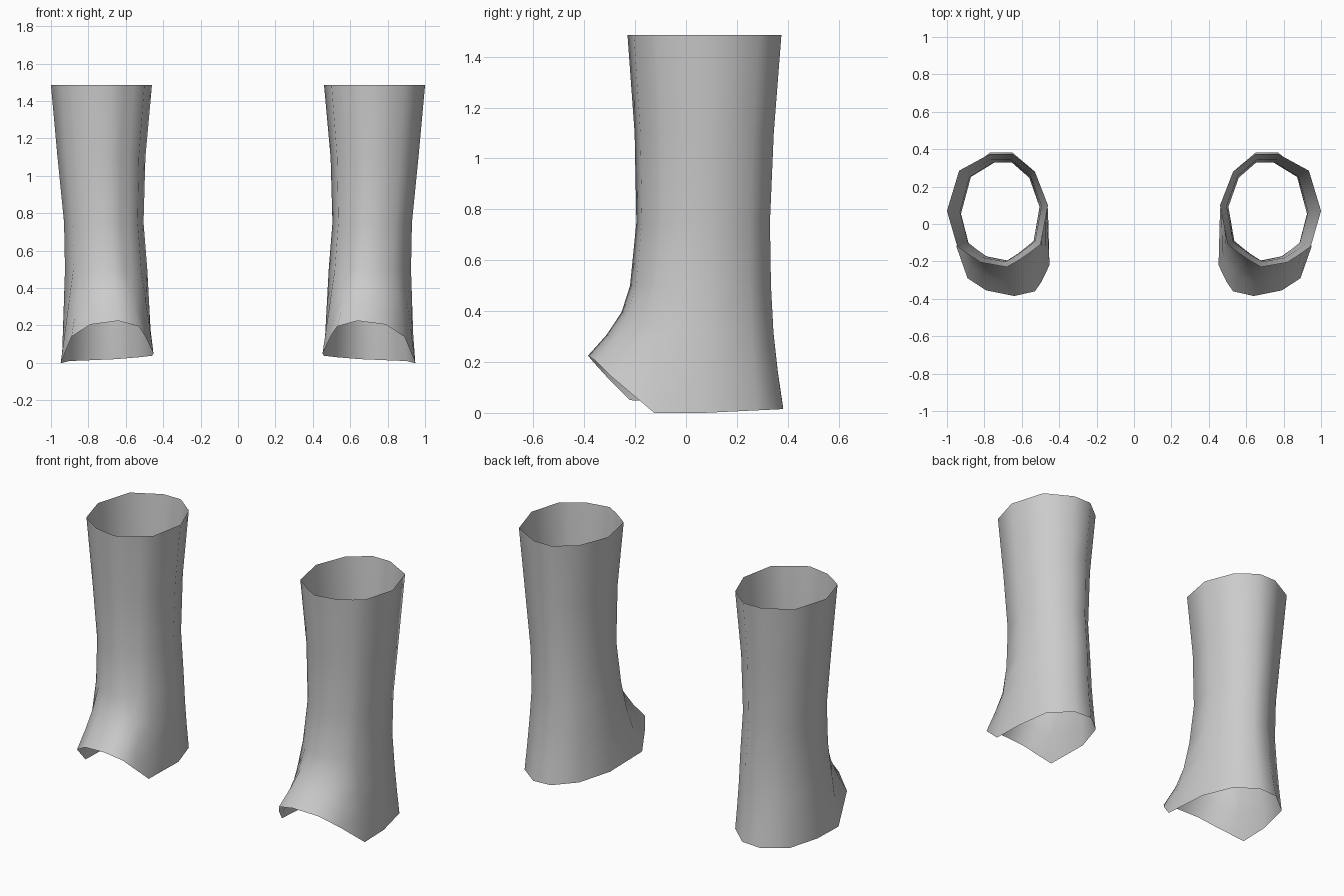
import bpy
import math

if "Cube" in bpy.data.objects:
    bpy.data.objects.remove(bpy.data.objects["Cube"])

# Cuff outline (x, y), counter-clockwise from the outer side
CUFF = [(1.0, .07), (.935, .285), (.77, .375), (.65, .375), (.53, .28), (.46, .1),
        (.50, -.11), (.56, -.155), (.61, -.19), (.68, -.23), (.82, -.205),
        (.89, -.16), (.945, -.12)]
# Lower hem (x, y, z), arched over the foot at the front
HEM = [(.942, .07, 0), (.90, .28, .01), (.77, .382, .015), (.65, .382, .02),
       (.53, .28, .03), (.46, .08, .038), (.452, -.22, .05), (.495, -.31, .14),
       (.53, -.36, .195), (.64, -.385, .225), (.79, -.355, .205),
       (.89, -.29, .14), (.948, -.125, 0)]
# Shaft levels: z, inner x, outer x, front y, back y
LEVELS = [(1.485, .46, 1.0, -.23, .375), (1.1, .495, .965, -.202, .345),
          (.75, .505, .93, -.195, .33), (.5, .485, .925, -.22, .334)]

gray = bpy.data.materials.new("gray cloth")
gray.diffuse_color = (.6, .6, .6, 1)
gray.use_nodes = True
gray.node_tree.nodes["Principled BSDF"].inputs["Base Color"].default_value = gray.diffuse_color


def remap(v, a0, a1, b0, b1):
    return b0 + (v - a0) / (a1 - a0) * (b1 - b0)


def shaft_rings():
    rings = []
    for z, x0, x1, y0, y1 in LEVELS:
        rings.append([(remap(x, .46, 1, x0, x1), remap(y, -.23, .375, y0, y1), z)
                      for x, y in CUFF])
    # Ankle flares from the lowest shaft level out to the hem
    ankle = rings[-1]
    for t in (.38, .7, 1):
        e = t ** 1.65
        rings.append([(a[0] + (h[0] - a[0]) * t, a[1] + (h[1] - a[1]) * e,
                       a[2] + (h[2] - a[2]) * t) for a, h in zip(ankle, HEM)])
    return rings


def make_gaiter(name, side):
    rings = shaft_rings()
    n = len(CUFF)
    verts = [(x * side, y, z) for ring in rings for x, y, z in ring]
    faces = []
    for i in range(len(rings) - 1):
        for j in range(n):
            k = (j + 1) % n
            f = ((i + 1) * n + j, (i + 1) * n + k, i * n + k, i * n + j)
            faces.append(f if side > 0 else f[::-1])
    mesh = bpy.data.meshes.new(name)
    mesh.from_pydata(verts, [], faces)
    mesh.materials.append(gray)
    obj = bpy.data.objects.new(name, mesh)
    bpy.context.collection.objects.link(obj)
    bpy.ops.object.select_all(action='DESELECT')
    obj.select_set(True)
    bpy.context.view_layer.objects.active = obj
    bpy.ops.object.shade_smooth_by_angle(angle=math.radians(80))


# Matching pair of open leg sleeves
make_gaiter("right_leg_sleeve", 1)
make_gaiter("left_leg_sleeve", -1)
